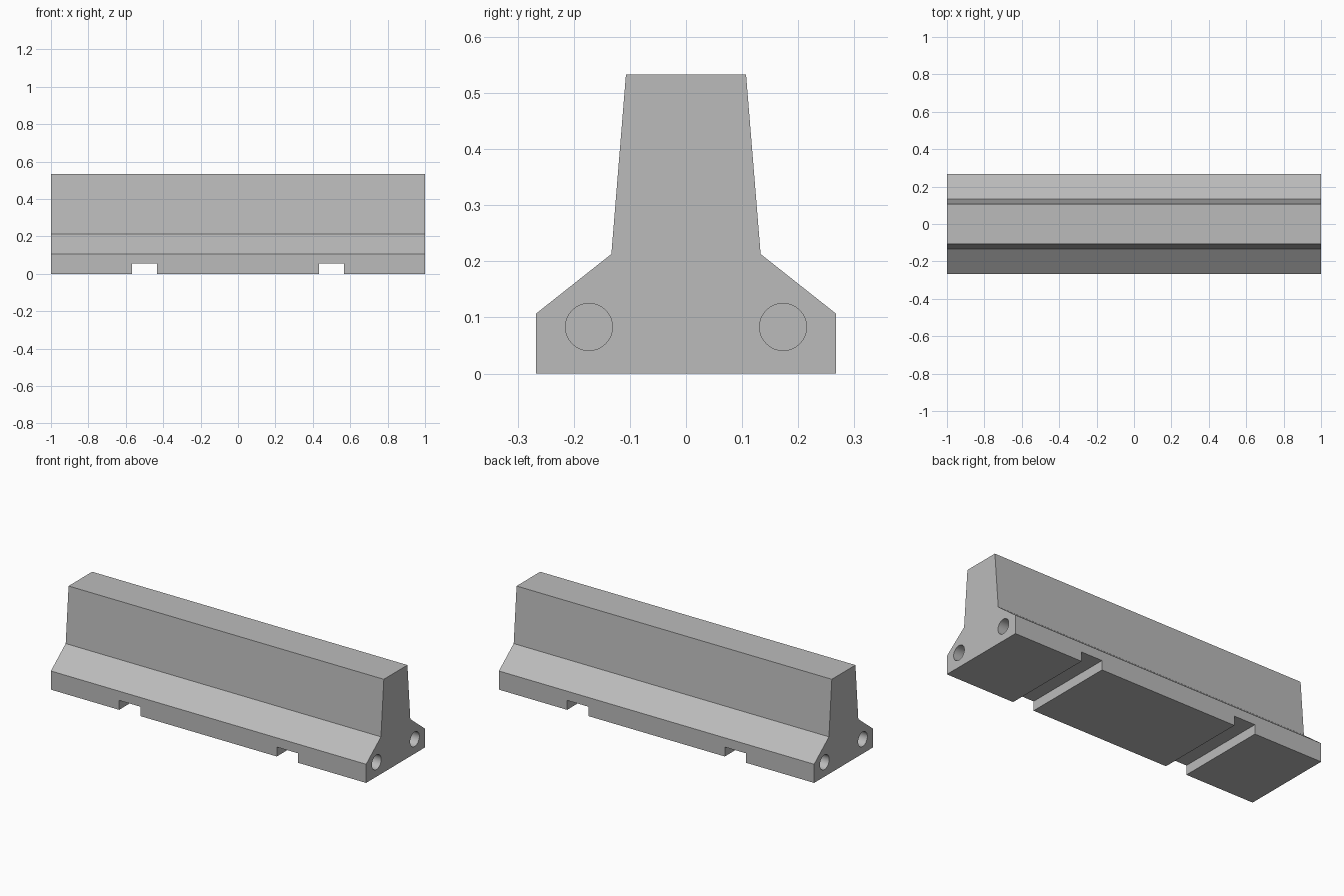
import bpy, bmesh, math
from mathutils import Matrix

if "Cube" in bpy.data.objects:
    bpy.data.objects.remove(bpy.data.objects["Cube"])

concrete = bpy.data.materials.new("concrete grey")
concrete.diffuse_color = (0.5, 0.5, 0.5, 1)
concrete.use_nodes = True
concrete.node_tree.nodes["Principled BSDF"].inputs["Base Color"].default_value = concrete.diffuse_color


def make_object(name, bm):
    bmesh.ops.recalc_face_normals(bm, faces=bm.faces)
    mesh = bpy.data.meshes.new(name)
    bm.to_mesh(mesh)
    bm.free()
    mesh.materials.append(concrete)
    obj = bpy.data.objects.new(name, mesh)
    bpy.context.collection.objects.link(obj)
    return obj


# Barrier body: mirrored half profile extruded along x
half = [(0.267, 0), (0.267, 0.107), (0.133, 0.213), (0.107, 0.533)]
profile = half + [(-y, z) for y, z in reversed(half)]
bm = bmesh.new()
face = bm.faces.new([bm.verts.new((-1, y, z)) for y, z in profile])
ext = bmesh.ops.extrude_face_region(bm, geom=[face])
bmesh.ops.translate(bm, vec=(2, 0, 0),
                    verts=[v for v in ext["geom"] if isinstance(v, bmesh.types.BMVert)])
barrier = make_object("concrete_barrier", bm)

# Cutters: two drainage slots and four blind connector holes in the ends
HOLE_DEPTH = 0.2
bm = bmesh.new()
for side in (-1, 1):
    bmesh.ops.create_cube(bm, size=1, matrix=Matrix.Translation((side * 0.5, 0, 0))
                          @ Matrix.Diagonal((0.134, 1, 0.108, 1)))
    for y in (-0.173, 0.173):
        bmesh.ops.create_cone(bm, cap_ends=True, segments=32, radius1=0.042, radius2=0.042,
                              depth=HOLE_DEPTH * 2,
                              matrix=Matrix.Translation((side, y, 0.083))
                              @ Matrix.Rotation(math.pi / 2, 4, 'Y'))
cutter = make_object("slot_and_hole_cutter", bm)
cutter.hide_render = True

# Cut the slots and holes, then remove the helper
mod = barrier.modifiers.new("cut", 'BOOLEAN')
mod.operation = 'DIFFERENCE'
mod.solver = 'EXACT'
mod.object = cutter
bpy.context.view_layer.objects.active = barrier
barrier.select_set(True)
bpy.ops.object.modifier_apply(modifier=mod.name)
bpy.data.objects.remove(cutter)

# Round hole walls, crisp edges elsewhere
bpy.ops.object.shade_smooth_by_angle(angle=math.radians(20))
